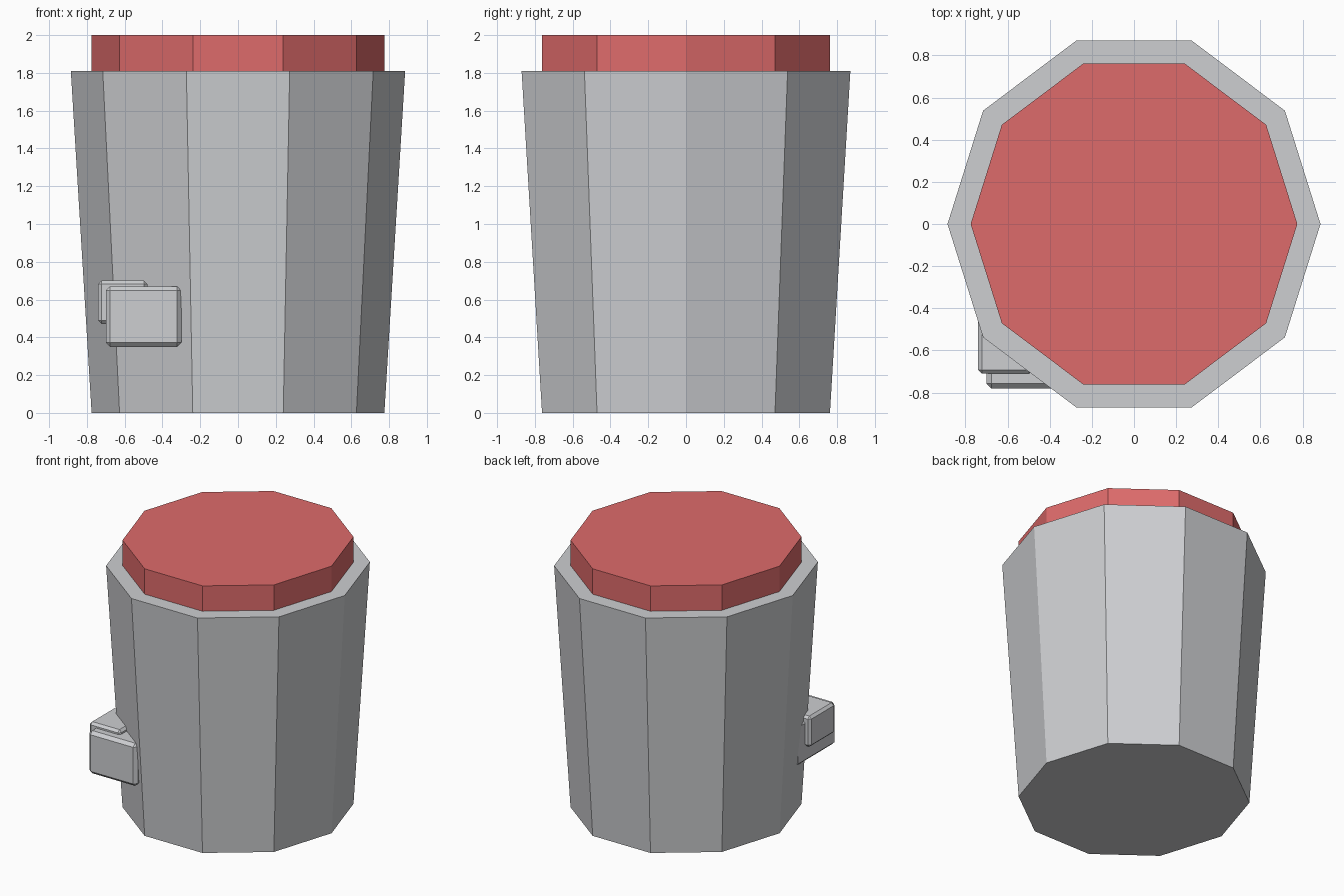
import bpy
import bmesh
from mathutils import Matrix, Vector

cube = bpy.data.objects.get("Cube")
if cube:
    bpy.data.objects.remove(cube, do_unlink=True)


def make_material(name, rgb):
    mat = bpy.data.materials.new(name)
    mat.use_nodes = True
    color = (*rgb, 1.0)
    mat.diffuse_color = color
    mat.node_tree.nodes["Principled BSDF"].inputs["Base Color"].default_value = color
    return mat


def add_object(name, bm, mat):
    bmesh.ops.recalc_face_normals(bm, faces=bm.faces)
    mesh = bpy.data.meshes.new(name)
    bm.to_mesh(mesh)
    bm.free()
    mesh.materials.append(mat)
    obj = bpy.data.objects.new(name, mesh)
    bpy.context.collection.objects.link(obj)
    return obj


def ten_sided_drum(name, base_radius, top_radius, z0, z1, mat):
    """Flat-faced drum with corners on the x axis, slightly deeper than wide."""
    bm = bmesh.new()
    bmesh.ops.create_cone(bm, cap_ends=True, segments=10, radius1=base_radius,
                          radius2=top_radius, depth=z1 - z0)
    # put a corner exactly on +x
    corner = max(bm.verts, key=lambda v: v.co.x).co
    angle = Vector((1, 0)).angle_signed(corner.xy)
    bmesh.ops.rotate(bm, verts=bm.verts, matrix=Matrix.Rotation(angle, 3, "Z"))
    bmesh.ops.scale(bm, verts=bm.verts, vec=(1, 1.034, 1))
    bmesh.ops.translate(bm, verts=bm.verts, vec=(0, 0, (z0 + z1) / 2))
    return add_object(name, bm, mat)


def bevelled_box(name, low, high, bevel, mat):
    low, high = Vector(low), Vector(high)
    bm = bmesh.new()
    bmesh.ops.create_cube(bm, size=1)
    bmesh.ops.scale(bm, verts=bm.verts, vec=high - low)
    bmesh.ops.translate(bm, verts=bm.verts, vec=(low + high) / 2)
    obj = add_object(name, bm, mat)
    mod = obj.modifiers.new("edge_bevel", "BEVEL")
    mod.width = bevel
    mod.segments = 1
    return obj


grey = make_material("light_grey", (0.61, 0.62, 0.64))
red = make_material("soft_red", (0.73, 0.147, 0.147))

# Tapered body and the lid set into its top
ten_sided_drum("body", 0.775, 0.885, 0, 1.81, grey)
ten_sided_drum("lid", 0.775, 0.775, 1.81, 2.0, red)

# Two overlapping blocks on the front right side
bevelled_box("front_block", (-0.70, -0.78, 0.35), (-0.30, -0.30, 0.67), 0.023, grey)
bevelled_box("rear_block", (-0.74, -0.71, 0.47), (-0.48, -0.41, 0.70), 0.018, grey)
